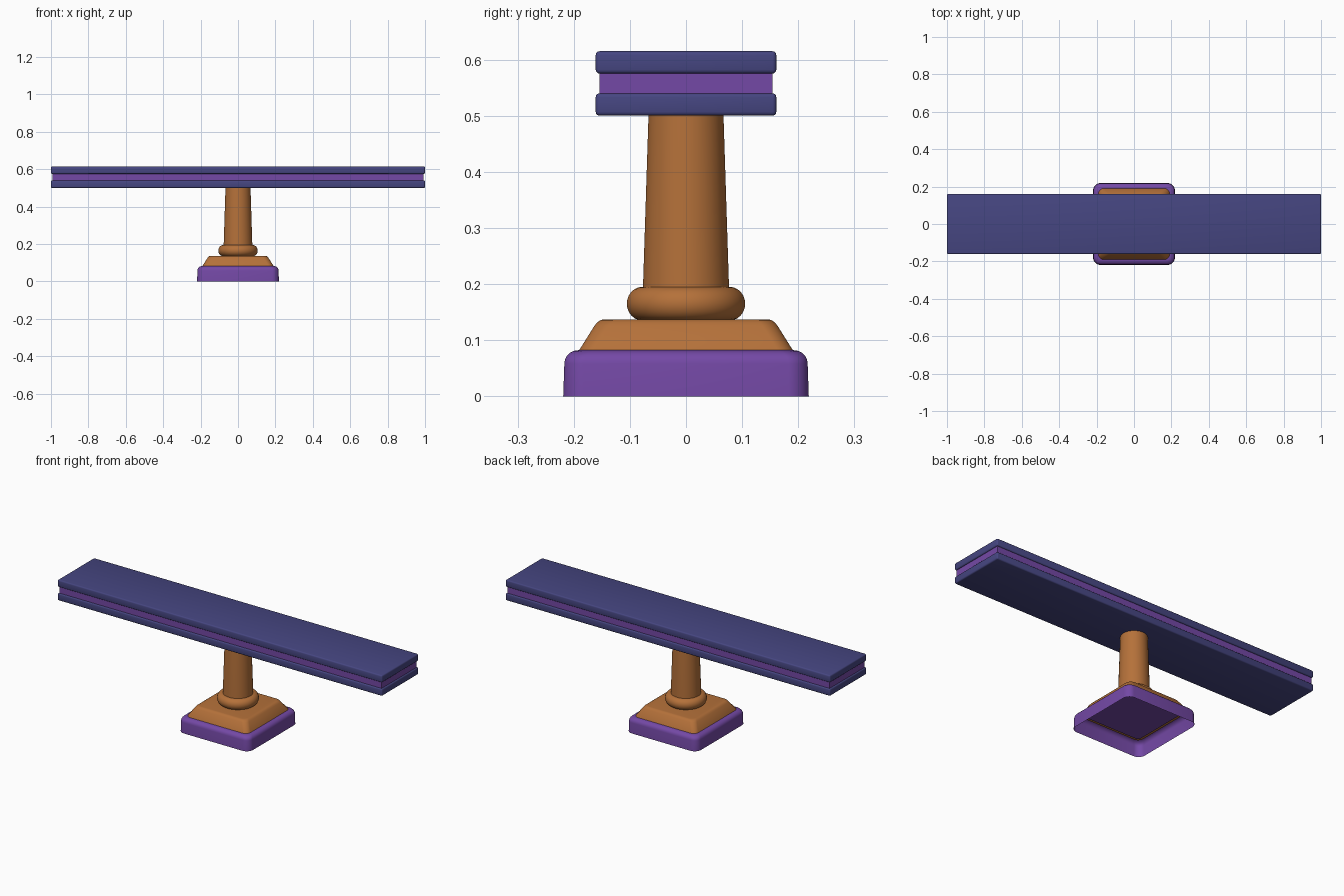
import bpy, bmesh
from math import sin, cos, pi, radians

cube = bpy.data.objects.get("Cube")
if cube:
    bpy.data.objects.remove(cube)


def material(name, colour):
    m = bpy.data.materials.new(name)
    m.use_nodes = True
    m.diffuse_color = (*colour, 1)
    m.node_tree.nodes["Principled BSDF"].inputs["Base Color"].default_value = (*colour, 1)
    return m


navy = material("navy blue", (0.061, 0.061, 0.22))
purple = material("purple", (0.175, 0.066, 0.38))
brown = material("warm brown", (0.46, 0.165, 0.042))


def finish(name, bm, mat):
    mesh = bpy.data.meshes.new(name)
    bm.to_mesh(mesh)
    bm.free()
    mesh.materials.append(mat)
    obj = bpy.data.objects.new(name, mesh)
    bpy.context.collection.objects.link(obj)
    bpy.ops.object.select_all(action='DESELECT')
    obj.select_set(True)
    bpy.context.view_layer.objects.active = obj
    bpy.ops.object.shade_smooth_by_angle(angle=radians(35))
    return obj


def loft(name, profile, mat, steps=8, cap_bottom=True, cap_top=True):
    """Stack rounded squares given as (half width, corner radius, height)."""
    bm = bmesh.new()
    rings = []
    for half, radius, z in profile:
        ring = []
        for corner in range(4):
            mid = (corner + 0.5) * pi / 2
            sx = 1 if cos(mid) > 0 else -1
            sy = 1 if sin(mid) > 0 else -1
            for i in range(steps):
                # half steps keep full circles evenly divided
                a = (corner + (i + 0.5) / steps) * pi / 2
                ring.append(bm.verts.new((sx * (half - radius) + radius * cos(a),
                                          sy * (half - radius) + radius * sin(a), z)))
        rings.append(ring)
    n = 4 * steps
    for low, high in zip(rings, rings[1:]):
        for i in range(n):
            j = (i + 1) % n
            bm.faces.new((low[i], low[j], high[j], high[i]))
    if cap_bottom:
        bm.faces.new(rings[0][::-1])
    if cap_top:
        bm.faces.new(rings[-1])
    return finish(name, bm, mat)


def slab(name, size, z, mat, bevel):
    bm = bmesh.new()
    bmesh.ops.create_cube(bm, size=1)
    bmesh.ops.scale(bm, vec=size, verts=bm.verts)
    bmesh.ops.translate(bm, vec=(0, 0, z), verts=bm.verts)
    if bevel:
        bmesh.ops.bevel(bm, geom=bm.edges[:], offset=bevel, segments=3,
                        profile=0.5, affect='EDGES')
    return finish(name, bm, mat)


def shoulder(half, top, r, corner, count=5):
    """Quarter-round edge leading into a flat top."""
    return [(half - r + r * cos(t), corner, top - r + r * sin(t))
            for t in (i / count * pi / 2 for i in range(count + 1))]


# Hollow foot, open underneath
loft("base_shell", [(0.219, 0.04, 0)] + shoulder(0.217, 0.082, 0.024, 0.038),
     purple, cap_bottom=False)

# Sloping plinth, its underside edge showing inside the foot
loft("plinth", [(0.192, 0.03, 0.074), (0.19, 0.03, 0.083), (0.163, 0.03, 0.126),
                (0.158, 0.03, 0.132), (0.152, 0.03, 0.136), (0.145, 0.03, 0.137)], brown)
loft("underside_panel", [(0.175, 0.02, 0.07), (0.175, 0.02, 0.075)], purple)

# Rounded collar at the bottom of the column
r = 0.028
collar = [(0.078 + r * cos(t), 0.078 + r * cos(t), 0.165 + 0.03 * sin(t))
          for t in ((i / 12 - 0.5) * pi for i in range(13))]
loft("collar", collar, brown)

# Tapered column
loft("column", [(0.077, 0.077, 0.17), (0.077, 0.077, 0.195), (0.067, 0.067, 0.505)], brown)

# Table top: two boards with a recessed band between them
for name, z in (("lower_board", 0.52), ("upper_board", 0.595)):
    slab(name, (2, 0.322, 0.04), z, navy, 0.007)
slab("middle_band", (1.986, 0.308, 0.039), 0.5575, purple, 0)
